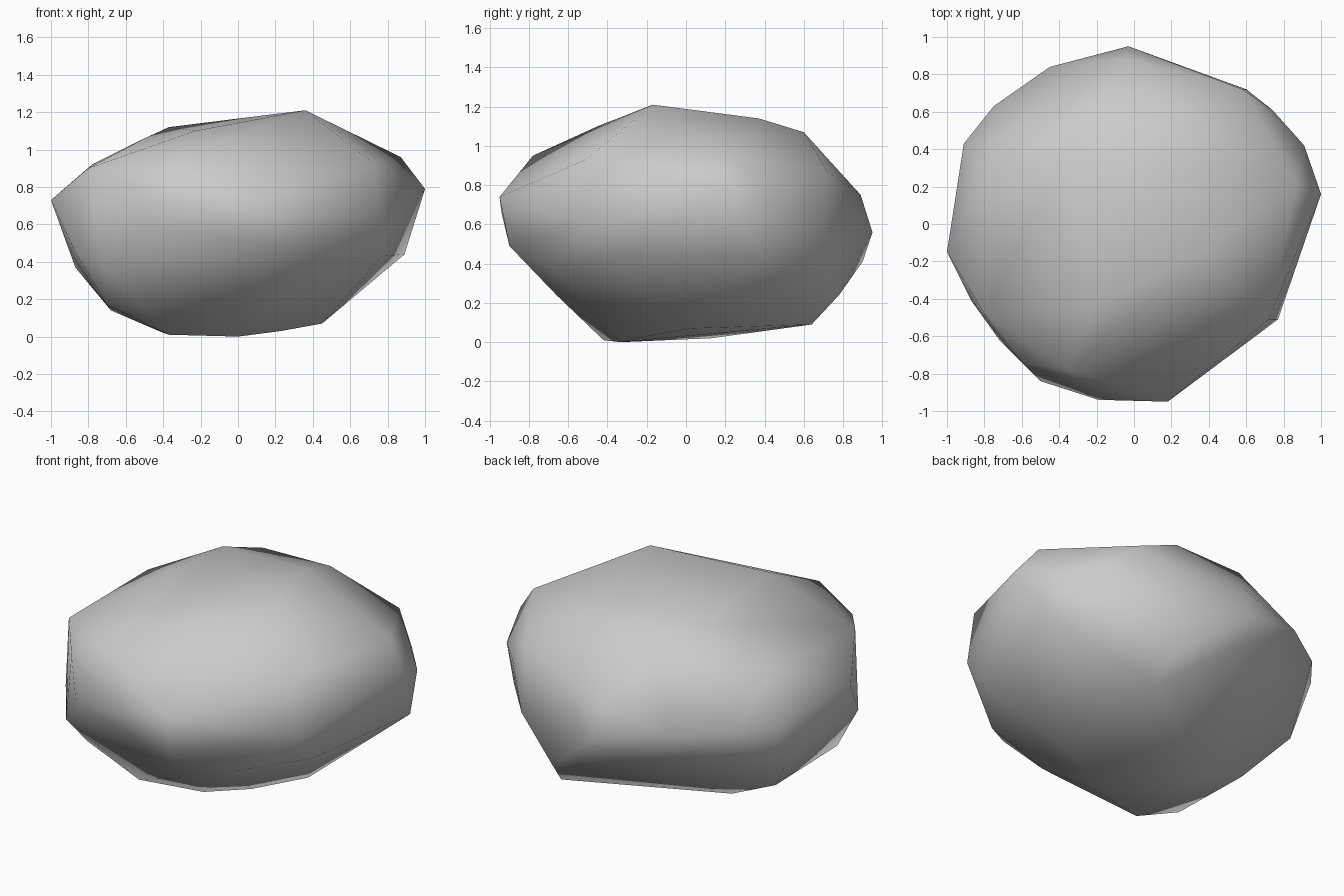
import bpy, bmesh

# Corner points of the boulder, grouped in rings from bottom to top
base = [(-.37, -.42, .01), (0, -.33, 0), (.23, -.2, .03), (.45, .03, .07),
        (.39, .64, .09), (-.4, .13, .02)]
lower = [(-.68, .11, .14), (-.7, -.45, .17), (.1, -.66, .24), (.89, .38, .44),
         (.35, .78, .24), (-.87, .3, .37), (-.72, -.62, .36),
         (.77, -.38, .43), (.45, -.68, .38)]
girth = [(1, .16, .79), (.91, .42, .7), (.74, .61, .72), (.6, .72, .47),
         (-.03, .95, .56), (-.45, .84, .66), (-.75, .63, .67), (-.91, .43, .68),
         (-1, -.15, .73), (-.87, -.41, .45), (-.5, -.84, .6), (-.19, -.94, .66),
         (.18, -.95, .74), (.18, -.9, .49), (.77, -.51, .6), (-.05, .9, .41)]
upper = [(.72, -.51, .93), (.87, .22, .96), (.58, .72, .87), (-.05, .89, .75),
         (-.8, -.48, .9), (-.6, -.74, .83), (-.35, -.78, .95), (-.78, .25, .92)]
crown = [(.2, .6, 1.07), (-.25, .6, 1.06), (-.37, .38, 1.12), (-.5, .1, 1.06),
         (.36, -.17, 1.21), (-.23, -.45, 1.1), (0, -.33, 1.13),
         (.2, .37, 1.14), (.62, .1, 1.05)]

# Boulder: wrap the corners in a faceted skin, shaded smooth
bm = bmesh.new()
for p in base + lower + girth + upper + crown:
    bm.verts.new(p)
hull = bmesh.ops.convex_hull(bm, input=bm.verts)
unused = {g for g in hull["geom_interior"] + hull["geom_unused"]
          if isinstance(g, bmesh.types.BMVert)}
bmesh.ops.delete(bm, geom=list(unused), context='VERTS')
bmesh.ops.recalc_face_normals(bm, faces=bm.faces)
for f in bm.faces:
    f.smooth = True

mesh = bpy.data.meshes.new("boulder")
bm.to_mesh(mesh)
bm.free()
boulder = bpy.data.objects.new("boulder", mesh)
bpy.context.collection.objects.link(boulder)
